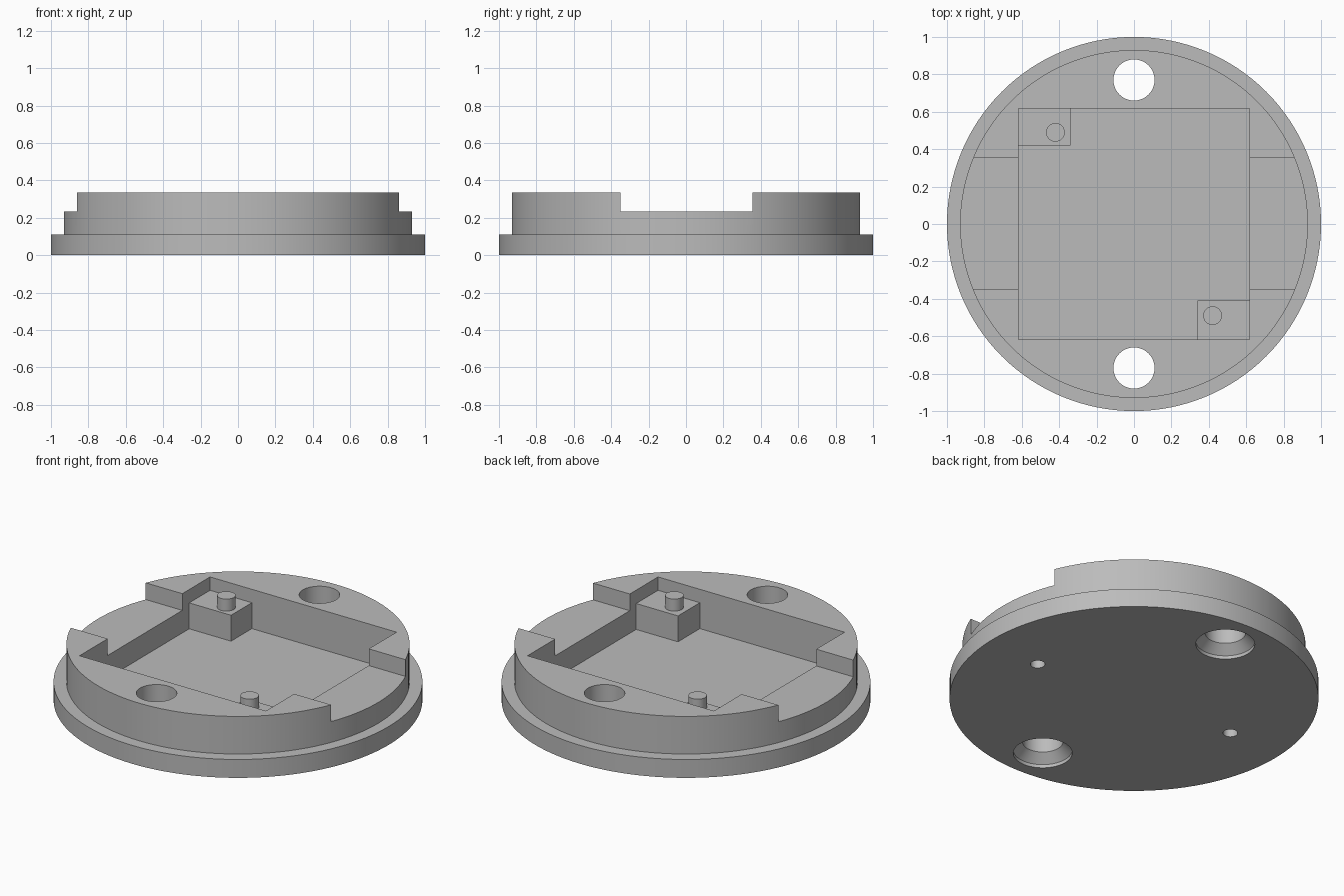
import bpy, bmesh, math

cube = bpy.data.objects.get("Cube")
if cube:
    bpy.data.objects.remove(cube, do_unlink=True)

grey = bpy.data.materials.new("plain grey")
grey.use_nodes = True
colour = (0.5, 0.5, 0.5, 1)
grey.diffuse_color = colour
grey.node_tree.nodes["Principled BSDF"].inputs["Base Color"].default_value = colour

TOP, SHELF, FLOOR, POCKET = 0.335, 0.235, 0.1, 0.617


def finish(name, bm):
    bmesh.ops.recalc_face_normals(bm, faces=bm.faces)
    mesh = bpy.data.meshes.new(name)
    bm.to_mesh(mesh)
    bm.free()
    mesh.materials.append(grey)
    obj = bpy.data.objects.new(name, mesh)
    bpy.context.collection.objects.link(obj)
    return obj


def turned(name, profile, x=0, y=0, sides=48):
    """Solid of revolution from (radius, height) pairs, capped at both ends."""
    bm = bmesh.new()
    rings = []
    for r, z in profile:
        rings.append([bm.verts.new((x + r * math.cos(a), y + r * math.sin(a), z))
                      for a in (2 * math.pi * i / sides for i in range(sides))])
    for low, high in zip(rings, rings[1:]):
        for i in range(sides):
            j = (i + 1) % sides
            bm.faces.new((low[i], low[j], high[j], high[i]))
    bm.faces.new(rings[0])
    bm.faces.new(rings[-1])
    return finish(name, bm)


def box(name, x, y, z):
    """Box from (min, max) ranges."""
    bm = bmesh.new()
    bmesh.ops.create_cube(bm, size=1)
    for v in bm.verts:
        v.co = [lo + (c + 0.5) * (hi - lo) for c, (lo, hi) in zip(v.co, (x, y, z))]
    return finish(name, bm)


def smooth(obj):
    bpy.ops.object.select_all(action='DESELECT')
    obj.select_set(True)
    bpy.context.view_layer.objects.active = obj
    bpy.ops.object.shade_smooth_by_angle(angle=math.radians(30))


# Stepped round body
body = turned("round_base", [(1, 0), (1, 0.11), (0.93, 0.11), (0.93, TOP)], sides=128)

# Square pocket, side notches, screw holes and blind locating holes
cutters = [box("pocket_cutter", (-POCKET, POCKET), (-POCKET, POCKET), (FLOOR, 0.5))]
for s in (-1, 1):
    side = sorted((s * 0.5, s * 1.1))
    cutters += [
        box("notch_cutter", side, (-0.35, 0.355), (SHELF, 0.5)),
        turned("screw_hole_cutter", [(0.16, -0.1), (0.16, 0.02), (0.11, 0.07), (0.11, 0.5)], 0, s * 0.77),
        turned("locating_hole_cutter", [(0.04, -0.1), (0.04, 0.08)], s * 0.64, -s * 0.05, 32),
    ]
for cutter in cutters:
    cut = body.modifiers.new(cutter.name, 'BOOLEAN')
    cut.operation = 'DIFFERENCE'
    cut.solver = 'EXACT'
    cut.object = cutter

# Bake the cuts, then drop the cutters
bpy.context.view_layer.update()
baked = bpy.data.meshes.new_from_object(body.evaluated_get(bpy.context.evaluated_depsgraph_get()))
body.modifiers.clear()
body.data = baked
for cutter in cutters:
    bpy.data.objects.remove(cutter, do_unlink=True)
smooth(body)

# Corner blocks with locating pegs, in opposite pocket corners
for s, label in ((-1, "back_right"), (1, "front_left")):
    inner_y = 0.42 if s < 0 else -0.41
    box(label + "_block", sorted((s * 0.34, s * POCKET)),
        sorted((inner_y, -s * POCKET)), (FLOOR, 0.255))
    smooth(turned(label + "_peg", [(0.05, 0.25), (0.05, 0.327)], s * 0.42, -s * 0.49, 32))
